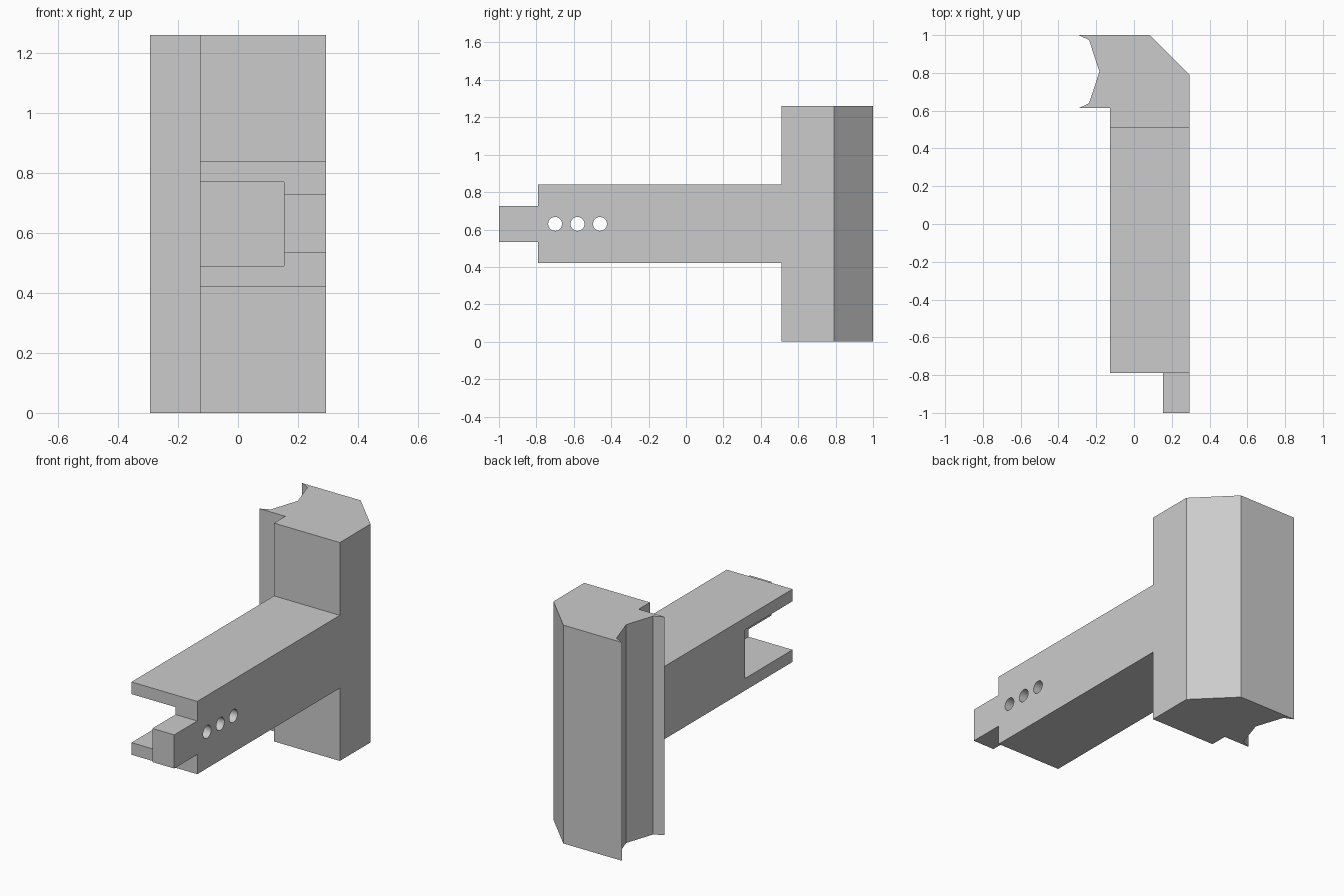
import bpy
import bmesh
import math
from mathutils import Matrix, Vector

cube = bpy.data.objects.get("Cube")
if cube:
    bpy.data.objects.remove(cube, do_unlink=True)

grey = bpy.data.materials.new("plain grey")
grey.use_nodes = True
GREY = (0.6, 0.6, 0.6, 1)
grey.diffuse_color = GREY
grey.node_tree.nodes["Principled BSDF"].inputs["Base Color"].default_value = GREY


def finish(name, bm):
    bmesh.ops.recalc_face_normals(bm, faces=bm.faces)
    mesh = bpy.data.meshes.new(name)
    bm.to_mesh(mesh)
    bm.free()
    mesh.materials.append(grey)
    obj = bpy.data.objects.new(name, mesh)
    bpy.context.collection.objects.link(obj)
    return obj


def prism(name, outline, z0, z1):
    bm = bmesh.new()
    face = bm.faces.new([bm.verts.new((x, y, z0)) for x, y in outline])
    new = bmesh.ops.extrude_face_region(bm, geom=[face])["geom"]
    top = [v for v in new if isinstance(v, bmesh.types.BMVert)]
    bmesh.ops.translate(bm, verts=top, vec=Vector((0, 0, z1 - z0)))
    return finish(name, bm)


def box(name, x0, x1, y0, y1, z0, z1):
    return prism(name, [(x0, y0), (x1, y0), (x1, y1), (x0, y1)], z0, z1)


def rod(name, x, y, z, radius, length):
    bm = bmesh.new()
    turn = Matrix.Translation((x, y, z)) @ Matrix.Rotation(math.pi / 2, 4, "Y")
    bmesh.ops.create_cone(bm, cap_ends=True, segments=32, radius1=radius,
                          radius2=radius, depth=length, matrix=turn)
    return finish(name, bm)


def combine(target, tool, operation):
    mod = target.modifiers.new(tool.name, "BOOLEAN")
    mod.operation = operation
    mod.solver = "EXACT"
    mod.object = tool
    bpy.context.view_layer.objects.active = target
    bpy.ops.object.modifier_apply(modifier=mod.name)
    bpy.data.objects.remove(tool, do_unlink=True)


SIDE, INNER, WALL = 0.293, -0.127, 0.154
FRONT, POST_FRONT = -0.79, 0.51

# Upright post with a chamfered back corner and a faceted groove
post = [(-SIDE, 1), (0.083, 1), (SIDE, 0.79), (SIDE, POST_FRONT),
        (INNER, POST_FRONT), (INNER, 0.613), (-SIDE, 0.613),
        (-0.238, 0.639), (-0.183, 0.807), (-0.238, 0.974)]
bracket = prism("bracket", post, 0, 1.26)

# Horizontal arm, run slightly into the post
combine(bracket, box("arm", INNER, SIDE, FRONT, 0.56, 0.42, 0.84), "UNION")

# Tongue on the end of the arm's side wall
combine(bracket, box("tongue", WALL, SIDE, -1, FRONT + 0.05, 0.533, 0.727), "UNION")

# Pocket open to the front and one side
combine(bracket, box("pocket", -0.5, WALL, -1.2, -0.355, 0.49, 0.77), "DIFFERENCE")

# Row of pin holes through the side wall
for i in range(3):
    hole = rod("pin_hole", 0.22, -0.7 + 0.12 * i, 0.63, 0.037, 0.3)
    combine(bracket, hole, "DIFFERENCE")

# Merge coplanar faces, then smooth only the hole walls
bm = bmesh.new()
bm.from_mesh(bracket.data)
bmesh.ops.remove_doubles(bm, verts=bm.verts, dist=0.0001)
bmesh.ops.dissolve_limit(bm, angle_limit=math.radians(1),
                         verts=bm.verts, edges=bm.edges)
bm.to_mesh(bracket.data)
bm.free()
bpy.ops.object.select_all(action="DESELECT")
bracket.select_set(True)
bpy.context.view_layer.objects.active = bracket
bpy.ops.object.shade_smooth_by_angle(angle=math.radians(20))
